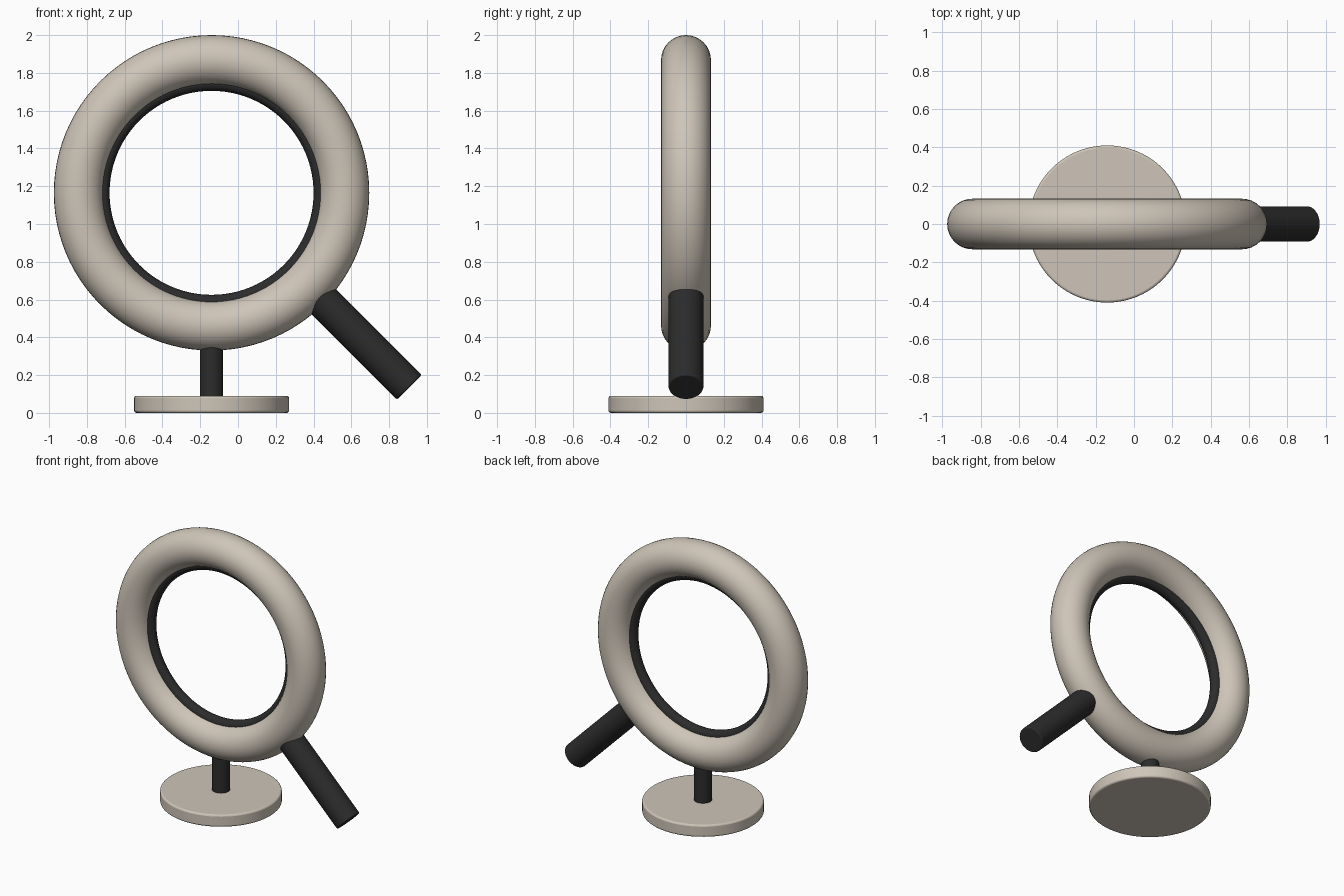
import bpy, math
from mathutils import Vector

if "Cube" in bpy.data.objects:
    bpy.data.objects.remove(bpy.data.objects["Cube"])

def material(name, color):
    m = bpy.data.materials.new(name)
    m.diffuse_color = color
    m.use_nodes = True
    m.node_tree.nodes["Principled BSDF"].inputs["Base Color"].default_value = m.diffuse_color
    return m

BEIGE = material("beige", (0.62, 0.56, 0.48, 1))
BLACK = material("black", (0.025, 0.025, 0.025, 1))
CX, CZ = -0.14, 1.165          # ring centre

def finish(name, mat):
    o = bpy.context.object
    o.name = name
    o.data.materials.append(mat)
    bpy.ops.object.shade_smooth_by_angle(angle=math.radians(35))
    return o

def ring(name, major, minor, mat, sides):
    bpy.ops.mesh.primitive_torus_add(
        location=(CX, 0, CZ), rotation=(math.pi / 2, 0, 0),
        major_radius=major, minor_radius=minor,
        major_segments=96, minor_segments=sides)
    return finish(name, mat)

def rod(name, start, end, radius, mat, bevel, sides=48):
    a, b = Vector(start), Vector(end)
    bpy.ops.mesh.primitive_cylinder_add(
        vertices=sides, radius=radius, depth=(b - a).length,
        location=(a + b) / 2,
        rotation=(b - a).to_track_quat('Z', 'Y').to_euler())
    o = finish(name, mat)
    mod = o.modifiers.new("soft_edge", 'BEVEL')
    mod.width = bevel
    mod.segments = 3
    mod.limit_method = 'ANGLE'
    mod.angle_limit = math.radians(40)
    return o

# main hoop and dark inner trim
ring("hoop", 0.703, 0.132, BEIGE, 32)
ring("inner_trim", 0.58, 0.04, BLACK, 20)

# round foot and short post
rod("base", (CX, 0, 0), (CX, 0, 0.09), 0.41, BEIGE, 0.012, 80)
rod("post", (CX, 0, 0.08), (CX, 0, 0.41), 0.061, BLACK, 0.004)

# diagonal handle, rooted inside the hoop
tip, length = Vector((0.907, 0, 0.136)), 0.71
root = tip + Vector((-1, 0, 1)).normalized() * length
rod("handle", root, tip, 0.0925, BLACK, 0.008)
